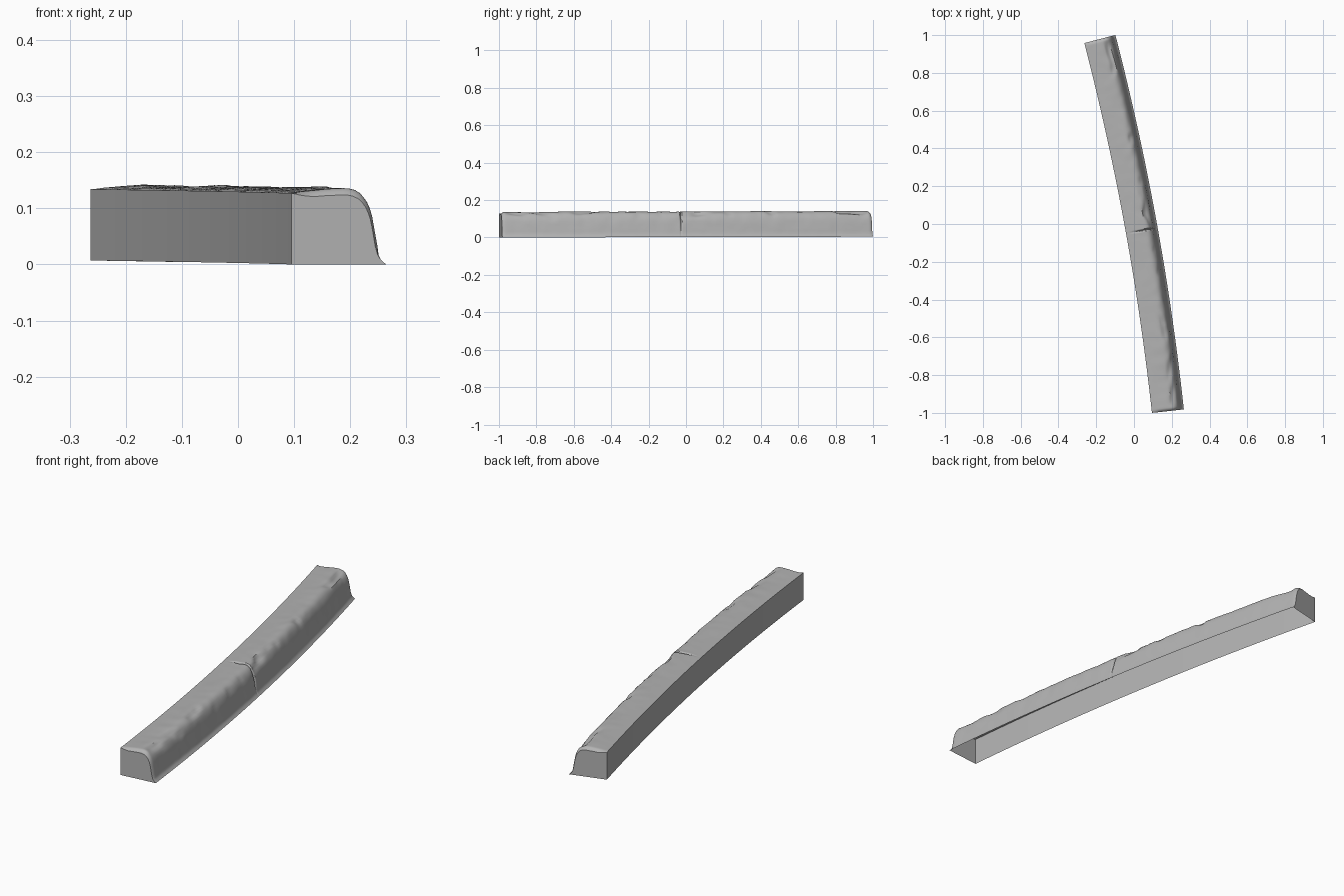
import bpy, bmesh, math
from mathutils import Vector, noise

cube = bpy.data.objects.get("Cube")
if cube:
    bpy.data.objects.remove(cube, do_unlink=True)

# One plain stone colour
stone = bpy.data.materials.new("grey stone")
stone.use_nodes = True
stone.diffuse_color = (0.45, 0.45, 0.45, 1)
stone.node_tree.nodes["Principled BSDF"].inputs["Base Color"].default_value = (0.45, 0.45, 0.45, 1)

# Cross-section: (distance from the flat wall, height)
PROFILE = [(0, 0), (0, 0.065), (0, 0.127), (0.02, 0.13), (0.04, 0.132), (0.06, 0.134),
           (0.078, 0.135), (0.094, 0.136), (0.106, 0.1355), (0.116, 0.133), (0.125, 0.128),
           (0.132, 0.121), (0.138, 0.111), (0.143, 0.099), (0.147, 0.085), (0.15, 0.068),
           (0.153, 0.05), (0.156, 0.032), (0.158, 0.017), (0.162, 0.008), (0.17, 0)]

# Gently bowed line of the flat wall
START, END, BOW = Vector((0.095, -1.0)), Vector((-0.263, 0.958)), 0.036
CHORD = END - START
SIDE = Vector((CHORD.y, -CHORD.x)).normalized()
CRACK = 0.481


def frame(t):
    """Point on the flat wall and the direction across the stone."""
    p = START + CHORD * t + SIDE * (4 * BOW * t * (1 - t))
    d = CHORD + SIDE * (4 * BOW * (1 - 2 * t))
    return p, Vector((d.y, -d.x)).normalized()


def end_inset(t):
    """Rounded arrises at both ends."""
    d = min(t, 1 - t) * 2
    return 0.011 * max(0, 1 - d / 0.018) ** 2


def worn(u, z, t):
    """Chips along the shoulder, soft waves on top and one crack across."""
    if z < 0.005 or u == 0:
        return u, z
    fade = min(1, min(t, 1 - t) / 0.015)
    y = t * 2
    shoulder = math.exp(-((u - 0.122) / 0.018) ** 2)
    chip = max(0, noise.noise(Vector((y * 13, u * 20, z * 20))) - 0.08) * 0.022
    wave = noise.noise(Vector((y * 4, u * 9, 7.0))) * 0.004
    rough = noise.noise(Vector((y * 22, u * 30, z * 30 + 3))) * 0.0015
    cut = chip * shoulder * fade
    u += -cut * 0.6 + rough * fade * min(1, z / 0.03)
    if u > 0.01 and z > 0.1:
        z += (wave + rough) * fade * min(1, u / 0.06)
    z -= cut
    # Crack wanders slightly and fades toward the flat wall
    line = CRACK + 0.003 * noise.noise(Vector((u * 60, z * 25, 1.0)))
    groove = max(0, 1 - abs(t - line) / 0.0035)
    groove *= 0.009 * max(0, min(1, (u - 0.035) / 0.03)) * min(1, z / 0.09)
    if u > 0.11:
        u -= groove * 0.7
    return u, z - groove


# Stations along the stone, closer together at the ends and the crack
stations = {i / 150 for i in range(151)}
for d in (0.0015, 0.003, 0.0045, 0.009):
    stations |= {d, 1 - d}
stations |= {CRACK + i * 0.0012 for i in range(-6, 7)}

bm = bmesh.new()
rows = []
for t in sorted(stations):
    p, across = frame(t)
    inset = end_inset(t)
    row = []
    for u, z in PROFILE:
        u, z = worn(u, z, t)
        if u > 0.1 and z > 0:
            u -= inset * 0.5 * min(1, z / 0.03)
        z -= inset * max(0, z - 0.06) / 0.07 * min(1, u / 0.03)
        lift = 0.007 * t * (1 - u / 0.17 * 0.4)
        q = p + across * u
        row.append(bm.verts.new((q.x, q.y, z + lift)))
    rows.append(row)

# Skin of the stone, hollow and open underneath
for a, b in zip(rows, rows[1:]):
    for i in range(len(PROFILE) - 1):
        bm.faces.new((a[i], a[i + 1], b[i + 1], b[i]))
# End faces
bm.faces.new(list(reversed(rows[0])))
bm.faces.new(rows[-1])
bmesh.ops.recalc_face_normals(bm, faces=bm.faces)
# Normals must point outward: the flat wall faces -x
bm.faces.ensure_lookup_table()
if bm.faces[0].normal.x > 0:
    bmesh.ops.reverse_faces(bm, faces=bm.faces)

# Rest exactly on the ground
low = min(v.co.z for v in bm.verts)
for v in bm.verts:
    v.co.z -= low

mesh = bpy.data.meshes.new("curved_kerb_stone")
bm.to_mesh(mesh)
bm.free()
mesh.materials.append(stone)
kerb = bpy.data.objects.new("curved_kerb_stone", mesh)
bpy.context.collection.objects.link(kerb)

bpy.ops.object.select_all(action='DESELECT')
kerb.select_set(True)
bpy.context.view_layer.objects.active = kerb
bpy.ops.object.shade_smooth_by_angle(angle=math.radians(35))
